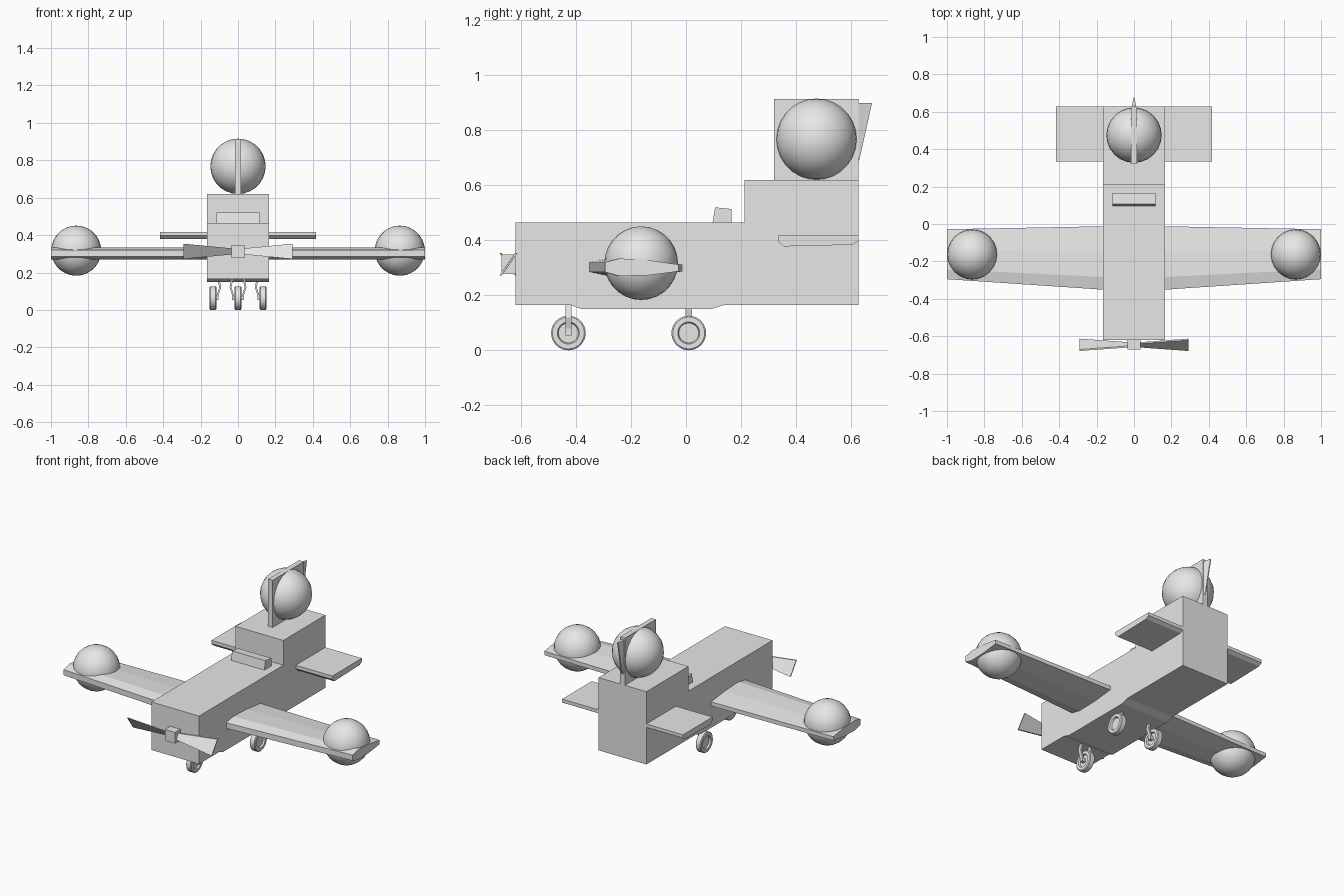
import bpy, bmesh, math
from mathutils import Vector

if "Cube" in bpy.data.objects:
    bpy.data.objects.remove(bpy.data.objects["Cube"])

grey = bpy.data.materials.new("light grey")
grey.diffuse_color = (0.8, 0.8, 0.8, 1)
grey.use_nodes = True
grey.node_tree.nodes["Principled BSDF"].inputs["Base Color"].default_value = grey.diffuse_color


def finish(name, bm, smooth=None):
    bmesh.ops.recalc_face_normals(bm, faces=bm.faces)
    me = bpy.data.meshes.new(name)
    bm.to_mesh(me)
    bm.free()
    me.materials.append(grey)
    ob = bpy.data.objects.new(name, me)
    bpy.context.collection.objects.link(ob)
    if smooth:
        bpy.ops.object.select_all(action='DESELECT')
        ob.select_set(True)
        bpy.context.view_layer.objects.active = ob
        bpy.ops.object.shade_smooth_by_angle(angle=math.radians(smooth))
    return ob


def loft(name, rings, smooth=None):
    """Closed solid through matching rings of points."""
    bm = bmesh.new()
    loops = [[bm.verts.new(p) for p in r] for r in rings]
    n = len(loops[0])
    for a, b in zip(loops, loops[1:]):
        for i in range(n):
            j = (i + 1) % n
            bm.faces.new((a[i], a[j], b[j], b[i]))
    bm.faces.new(loops[0])
    bm.faces.new(loops[-1])
    return finish(name, bm, smooth)


def extrude(name, profile, x0, x1):
    """Side profile (y, z) swept along x."""
    return loft(name, [[(x, y, z) for y, z in profile] for x in (x0, x1)])


def box(name, x0, x1, y0, y1, z0, z1):
    return extrude(name, [(y0, z0), (y1, z0), (y1, z1), (y0, z1)], x0, x1)


def ball(name, centre, r):
    bm = bmesh.new()
    bmesh.ops.create_uvsphere(bm, u_segments=24, v_segments=14, radius=r)
    bmesh.ops.translate(bm, verts=bm.verts, vec=Vector(centre))
    return finish(name, bm, 40)


def wheel(name, x, y):
    # tyre with a recessed hub on each side
    prof = [(-.008, .012), (-.008, .036), (-.018, .040), (-.018, .058), (-.014, .063),
            (.014, .063), (.018, .058), (.018, .040), (.008, .036), (.008, .012)]
    n, rings = 32, []
    for dx, r in prof:
        rings.append([(x + dx, y + r * math.cos(2 * math.pi * i / n),
                       .063 + r * math.sin(2 * math.pi * i / n)) for i in range(n)])
    loft(name, rings, 35)


def strut(name, pts, y, hy, hx):
    """Bent leg following (x, z) points."""
    loft(name, [[(x - hx, y - hy, z), (x + hx, y - hy, z),
                 (x + hx, y + hy, z), (x - hx, y + hy, z)] for x, z in pts])


# stepped fuselage with shallow belly
extrude("fuselage", [(-.62, .165), (-.42, .165), (-.38, .15), (.09, .15), (.14, .165),
                     (.627, .165), (.627, .62), (.212, .62), (.212, .465), (-.62, .465)],
        -.165, .165)
extrude("windscreen_block", [(.096, .46), (.166, .46), (.166, .514), (.106, .52)], -.115, .115)

# tail fin, tapered rudder and ball
box("tail_fin", -.016, .016, .32, .627, .615, .915)
loft("rudder", [[(-.012, .625, .69), (.012, .625, .69), (.003, .63, .69), (-.003, .63, .69)],
                [(-.012, .625, .90), (.012, .625, .90), (.003, .677, .90), (-.003, .677, .90)]])
ball("tail_ball", (0, .475, .768), .148)

# tailplane with bevelled underside
extrude("tailplane", [(.335, .397), (.355, .378), (.605, .384), (.627, .397),
                      (.627, .418), (.335, .418)], -.418, .418)

# wings: airfoil section (chord fraction, z), tapering toward the tip
airfoil = [(0, .285), (.2, .270), (.6, .273), (1, .287), (1, .312),
           (.6, .328), (.2, .334), (0, .320)]
for side, s in (("left", -1), ("right", 1)):
    rings = []
    for x, lead, trail in ((.15, -.352, -.012), (1.0, -.295, -.028)):
        rings.append([(s * x, lead + (trail - lead) * c, z) for c, z in airfoil])
    loft(side + "_wing", rings)
    ball(side + "_wing_ball", (s * .865, -.163, .317), .134)

# propeller with opposed blade pitch
box("propeller_hub", -.035, .035, -.672, -.615, .278, .348)
for side, s in (("left", -1), ("right", 1)):
    rings = []
    for x, hy, hz in ((.03, .010, .016), (.292, .029, .041)):
        t = .004
        rings.append([(s * x, -.646 - s * hy - t, .313 - hz),
                      (s * x, -.646 - s * hy + t, .313 - hz),
                      (s * x, -.646 + s * hy + t, .313 + hz),
                      (s * x, -.646 + s * hy - t, .313 + hz)])
    loft(side + "_blade", rings)

# landing gear
wheel("nose_wheel", 0, -.428)
box("nose_axle", -.03, .03, -.438, -.418, .053, .073)
for side, s in (("left", -1), ("right", 1)):
    strut(side + "_nose_leg", [(s * .027, .053), (s * .027, .08), (s * .04, .12), (s * .03, .17)],
          -.428, .011, .005)
    wheel(side + "_main_wheel", s * .134, .01)
    strut(side + "_main_leg", [(s * .109, .053), (s * .109, .08), (s * .095, .12), (s * .105, .17)],
          .01, .011, .005)
    a, b = sorted((s * .104, s * .14))
    box(side + "_main_axle", a, b, 0, .02, .053, .073)
